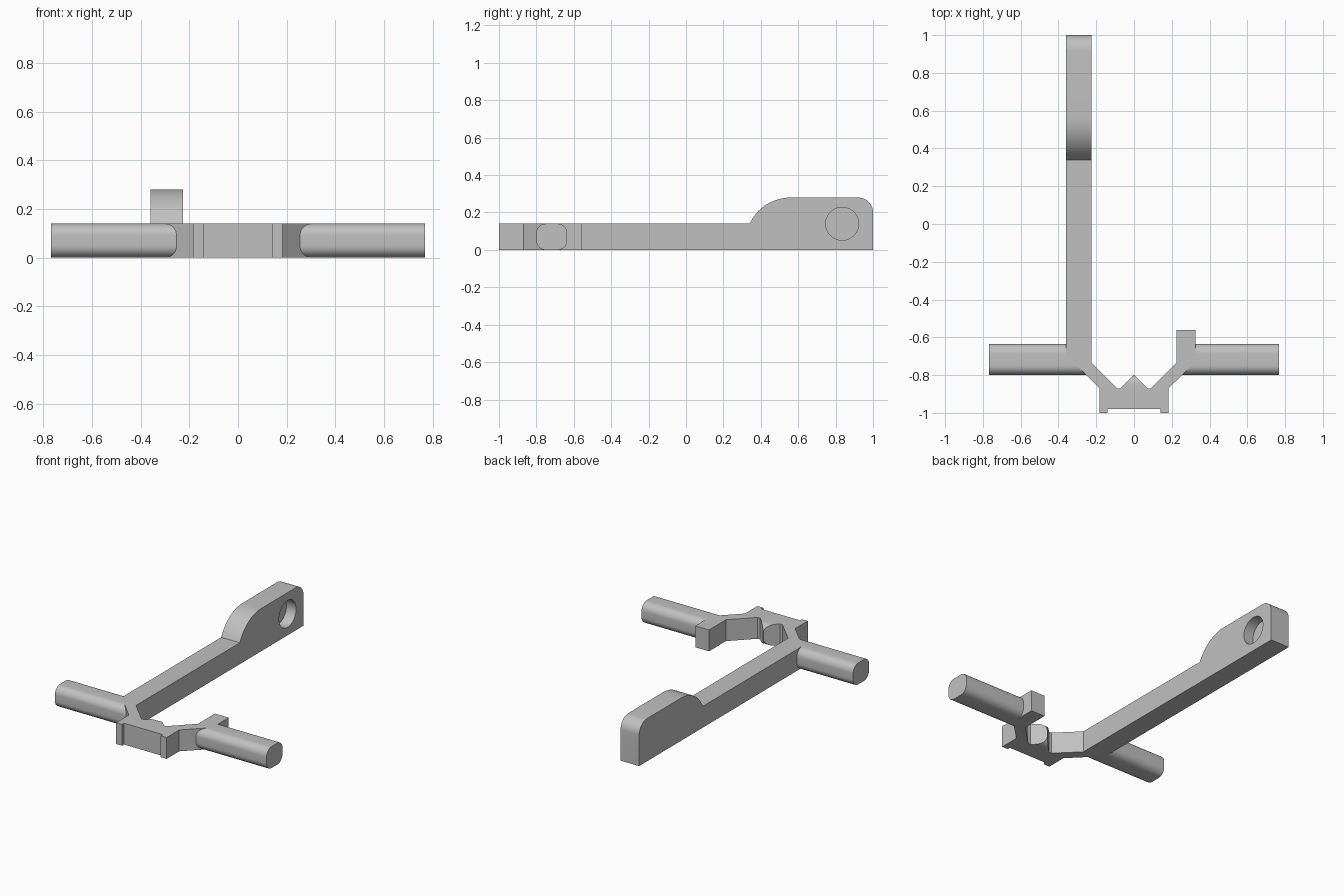
import bpy
import bmesh
from math import sin, cos, pi, radians, sqrt

if "Cube" in bpy.data.objects:
    bpy.data.objects.remove(bpy.data.objects["Cube"], do_unlink=True)

THICK = 0.14          # height of the flat frame
ROD_Y = (-0.80, -0.635)
ARM_X = (-0.36, -0.225)
JOINT_Y = -0.62       # where the long arm meets the frame

grey = bpy.data.materials.new("plain grey")
grey.use_nodes = True
colour = (0.53, 0.53, 0.53, 1)
grey.diffuse_color = colour
grey.node_tree.nodes["Principled BSDF"].inputs["Base Color"].default_value = colour


def loft(name, start, end):
    """Solid between two matching closed loops of 3D points."""
    bm = bmesh.new()
    a = [bm.verts.new(p) for p in start]
    b = [bm.verts.new(p) for p in end]
    bm.faces.new(a)
    bm.faces.new(b[::-1])
    for i in range(len(a)):
        j = (i + 1) % len(a)
        bm.faces.new((a[j], a[i], b[i], b[j]))
    bmesh.ops.recalc_face_normals(bm, faces=bm.faces)
    mesh = bpy.data.meshes.new(name)
    bm.to_mesh(mesh)
    bm.free()
    obj = bpy.data.objects.new(name, mesh)
    bpy.context.collection.objects.link(obj)
    mesh.materials.append(grey)
    return obj


def smooth(obj):
    bpy.ops.object.select_all(action='DESELECT')
    obj.select_set(True)
    bpy.context.view_layer.objects.active = obj
    bpy.ops.object.shade_smooth_by_angle(angle=radians(30))


def arc(cy, cz, r, a0, a1, steps=10):
    angles = [radians(a0 + (a1 - a0) * i / steps) for i in range(steps + 1)]
    return [(cy + r * cos(a), cz + r * sin(a)) for a in angles]


def along_x(name, profile, x0, x1):
    return loft(name, [(x0, y, z) for y, z in profile],
                [(x1, y, z) for y, z in profile])


# Flat frame: lipped front block, two diagonal arms, short stub on the left
right_half = [(-0.14, -0.98), (-0.14, -1), (-0.183, -1), (-0.183, -0.87),
              (-0.36, -0.69), (-0.36, JOINT_Y), (-0.225, JOINT_Y),
              (-0.225, -0.735), (-0.09, -0.87)]
left_half = [(0.09, -0.87), (0.225, -0.735), (0.225, -0.56), (0.325, -0.56),
             (0.325, -0.73), (0.183, -0.87), (0.183, -1), (0.14, -1),
             (0.14, -0.98)]
outline = right_half + left_half
loft("frame", [(x, y, 0) for x, y in outline],
     [(x, y, THICK) for x, y in outline])

# Side rods with a rounded rectangular section
R = 0.05
y0, y1 = ROD_Y
rod = (arc(y1 - R, THICK - R, R, 0, 90) + arc(y0 + R, THICK - R, R, 90, 180)
       + arc(y0 + R, R, R, 180, 270) + arc(y1 - R, R, R, 270, 360))
for side, sign in (("left", 1), ("right", -1)):
    smooth(along_x(side + "_rod", rod, sign * 0.245, sign * 0.767))

# Pointed catch behind the front block, rounded at top and bottom
TIP = -0.80
catch = ([(-0.875, 0)] + arc(TIP - R, R, R, -90, 0)
         + arc(TIP - R, THICK - R, R, 0, 90) + [(-0.875, THICK)])
smooth(loft("catch", [(-(TIP - y) - 0.001, y, z) for y, z in catch],
            [(TIP - y + 0.001, y, z) for y, z in catch]))

# Long arm with a raised end
TOP = 0.28
rise, run = TOP - THICK, 0.22
ramp_r = (run ** 2 + rise ** 2) / (2 * rise)
ramp_start = 180 - (90 - 65)
ramp = [(0.34 + run * i / 14, 0) for i in range(15)]
ramp = [(y, TOP - ramp_r + sqrt(ramp_r ** 2 - (0.56 - y) ** 2)) for y, _ in ramp]
side_profile = ([(JOINT_Y, 0), (JOINT_Y, THICK)] + ramp
                + arc(0.92, TOP - 0.08, 0.08, 90, 0) + [(1, 0)])
arm = along_x("long_arm", side_profile, *ARM_X)

# Blind round socket in the inner face of the arm
circle = arc(0.835, THICK, 0.088, 0, 360, 48)[:-1]
cutter = along_x("socket_cutter", circle, ARM_X[1] - 0.07, ARM_X[1] + 0.1)
cutter.hide_render = True
cut = arm.modifiers.new("socket", 'BOOLEAN')
cut.operation = 'DIFFERENCE'
cut.solver = 'EXACT'
cut.object = cutter
bpy.context.view_layer.objects.active = arm
bpy.ops.object.modifier_apply(modifier=cut.name)
bpy.data.objects.remove(cutter, do_unlink=True)
smooth(arm)
